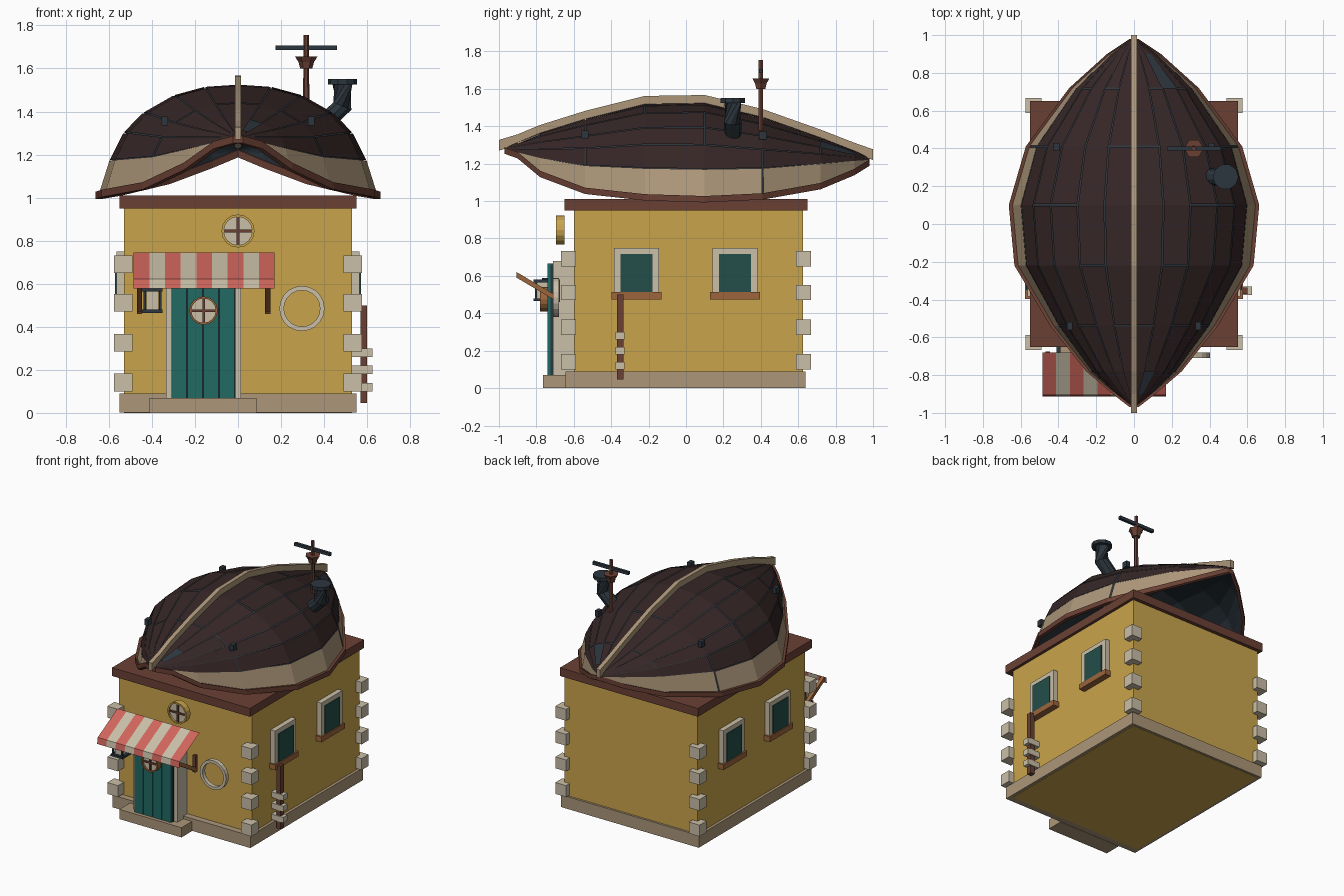
import bpy, math
from mathutils import Vector

if "Cube" in bpy.data.objects:
    bpy.data.objects.remove(bpy.data.objects["Cube"])


def material(name, rgb):
    lin = [((c / 255 + 0.055) / 1.055) ** 2.4 for c in rgb] + [1]
    m = bpy.data.materials.new(name)
    m.use_nodes = True
    m.diffuse_color = lin
    m.node_tree.nodes["Principled BSDF"].inputs["Base Color"].default_value = lin
    return m


YELLOW = material("ochre plaster", (202, 164, 76))
HULL = material("dark hull planks", (54, 38, 38))
BROWN = material("red brown wood", (106, 64, 52))
BEIGE = material("beige", (172, 150, 121))
STONE = material("pale stone", (202, 191, 168))
RED = material("awning red", (208, 102, 92))
TEAL = material("door teal", (33, 106, 100))
GLASS = material("dark green glass", (36, 78, 74))
NAVY = material("dark iron", (44, 54, 62))
WOOD = material("warm wood", (156, 102, 60))


def mesh(name, verts, faces, *mats):
    me = bpy.data.meshes.new(name)
    me.from_pydata([tuple(v) for v in verts], [], faces)
    for m in mats:
        me.materials.append(m)
    ob = bpy.data.objects.new(name, me)
    bpy.context.collection.objects.link(ob)
    return ob


def box(name, xs, ys, zs, mat):
    v = [(x, y, z) for x in xs for y in ys for z in zs]
    f = [(0, 1, 3, 2), (4, 6, 7, 5), (0, 4, 5, 1), (2, 3, 7, 6), (0, 2, 6, 4), (1, 5, 7, 3)]
    return mesh(name, v, f, mat)


def tube(name, path, radii, n, mat):
    """Closed tube along points, with rings square to the path."""
    pts = [Vector(p) for p in path]
    v, f = [], []
    for i, (p, r) in enumerate(zip(pts, radii)):
        d = pts[min(i + 1, len(pts) - 1)] - pts[max(i - 1, 0)]
        q = d.to_track_quat('Z', 'Y')
        v += [p + q @ Vector((r * math.cos(math.tau * k / n), r * math.sin(math.tau * k / n), 0)) for k in range(n)]
    for i in range(len(pts) - 1):
        for k in range(n):
            a, b = i * n + k, i * n + (k + 1) % n
            f.append((a, b, b + n, a + n))
    f += [tuple(reversed(range(n))), tuple(range(len(v) - n, len(v)))]
    return mesh(name, v, f, mat)


def ring(name, x, z, y0, y1, r0, r1, n, mat):
    """Flat ring facing the front."""
    v, f = [], []
    for k in range(n):
        c, s = math.cos(math.tau * k / n), math.sin(math.tau * k / n)
        v += [(x + r * c, y, z + r * s) for r, y in ((r0, y0), (r1, y0), (r1, y1), (r0, y1))]
        a, b = 4 * k, 4 * ((k + 1) % n)
        f += [(a + j, a + (j + 1) % 4, b + (j + 1) % 4, b + j) for j in range(4)]
    return mesh(name, v, f, mat)


def sweep(name, path, hw, z0, z1, mat):
    """Beam of box section along a path."""
    v, f = [], []
    for x, y, z in path:
        v += [(x - hw, y, z + z0), (x + hw, y, z + z0), (x + hw, y, z + z1), (x - hw, y, z + z1)]
    for i in range(len(path) - 1):
        f += [(4 * i + j, 4 * i + (j + 1) % 4, 4 * i + 4 + (j + 1) % 4, 4 * i + 4 + j) for j in range(4)]
    f += [(3, 2, 1, 0), tuple(range(len(v) - 4, len(v)))]
    return mesh(name, v, f, mat)


# House body
box("walls", (-.53, .53), (-.6, .625), (0, .96), YELLOW)
for s in (-1, 1):
    box("base_side", sorted((s * .525, s * .55)), (-.645, .64), (.002, .09), BEIGE)
box("base_front", (-.53, .53), (-.645, -.595), (.002, .09), BEIGE)
box("base_back", (-.53, .53), (.62, .64), (.002, .09), BEIGE)
box("door_step", (-.41, .085), (-.765, -.645), (0, .07), BEIGE)
box("roof_slab", (-.55, .55), (-.65, .65), (.95, 1.01), BROWN)
for sx in (-1, 1):
    for sy in (-1, 1):
        for z in (.1, .285, .47, .65):
            box("corner_stone", sorted((sx * .49, sx * .575)), sorted((sy * .587, sy * .667)), (z, z + .082), STONE)

# Side windows
for s in (-1, 1):
    for y in (-.265, .262):
        for a, b in ((-.12, -.085), (.085, .12)):
            box("window_jamb", sorted((s * .52, s * .565)), (y + a, y + b), (.5, .75), STONE)
        box("window_head", sorted((s * .52, s * .565)), (y - .085, y + .085), (.717, .75), STONE)
        box("window_glass", sorted((s * .52, s * .571)), (y - .085, y + .085), (.515, .717), GLASS)
        box("window_sill", sorted((s * .52, s * .576)), (y - .133, y + .133), (.475, .513), WOOD)

# Mooring post by the wall
box("mooring_post", (.568, .6), (-.37, -.335), (.045, .5), BROWN)
for z in (.1, .18, .26):
    box("post_bracket", (.53, .625), (-.377, -.33), (z, z + .04), STONE)

# Door
for x in (-.335, -.015):
    box("door_jamb", (x, x + .03), (-.71, -.6), (.07, .68), STONE)
box("door_head", (-.305, -.015), (-.71, -.6), (.65, .68), STONE)
box("door_backing", (-.31, -.012), (-.725, -.6), (.07, .66), NAVY)
for k in range(4):
    x = -.309 + k * .0742
    box("door_plank", (x, x + .0702), (-.74, -.71), (.07, .667), TEAL)


def porthole(x, z, y0, y1, r, rim):
    ring("porthole_rim", x, z, y0, y1, r * .86, r, 16, rim)
    tube("porthole_pane", [(x, y1, z), (x, y0 + .012, z)], [r * .88] * 2, 16, STONE)
    box("porthole_bar", (x - r * .87, x + r * .87), (y0 + .004, y0 + .014), (z - .006, z + .006), BROWN)
    box("porthole_bar", (x - .006, x + .006), (y0 + .003, y0 + .014), (z - r * .87, z + r * .87), BROWN)


porthole(-.16, .475, -.78, -.738, .066, WOOD)
porthole(0, .845, -.695, -.65, .077, YELLOW)
ring("life_ring", .297, .485, -.71, -.68, .084, .105, 20, STONE)

# Striped awning with valance
xs = [-.485 + .655 * k / 9 for k in range(10)]
v = [(x, y, z) for x in xs for y, z in ((-.68, .745), (-.905, .622), (-.912, .578))]
f = [(3 * k + j, 3 * k + j + 1, 3 * k + j + 4, 3 * k + j + 3) for k in range(9) for j in (0, 1)]
awning = mesh("awning", v, f, RED, STONE)
for p in awning.data.polygons:
    p.material_index = (p.index // 2) % 2
for x in (-.457, .138):
    sweep("awning_strut", [(x, -.905, .605), (x, -.685, .475)], .012, -.015, .015, WOOD)
    box("strut_foot", (x - .012, x + .012), (-.7, -.675), (.46, .58), BROWN)

# Lantern
box("lantern_bracket", (-.41, -.39), (-.77, -.6), (.575, .59), NAVY)
box("lantern_base", (-.445, -.35), (-.815, -.72), (.465, .48), NAVY)
box("lantern_cap", (-.445, -.35), (-.815, -.72), (.565, .58), NAVY)
box("lantern_light", (-.425, -.37), (-.795, -.74), (.48, .565), STONE)
for x in (-.44, -.367):
    for y in (-.808, -.74):
        box("lantern_post", (x, x + .012), (y, y + .012), (.48, .565), NAVY)

# Upturned boat: station positions, half widths, crown, strake line and gunwale heights
Y = [-.97, -.9, -.78, -.54, -.22, .1, .41, .72, .9, .98]
W = [.01, .1, .24, .43, .62, .65, .56, .33, .13, .01]
K = [1.285, 1.315, 1.365, 1.44, 1.52, 1.525, 1.45, 1.34, 1.27, 1.235]
S = [1.27, 1.26, 1.23, 1.19, 1.175, 1.17, 1.175, 1.2, 1.215, 1.22]
G = [1.265, 1.24, 1.14, 1.05, 1.015, 1.005, 1.02, 1.075, 1.15, 1.2]
FX = [0, .24, .46, .68, .82, .92, 1]
FZ = [0, .03, .14, .37, .63, 1]


def hull_point(i, j, s, inset=0):
    z = K[i] + (S[i] - K[i]) * FZ[j] if j < 6 else G[i]
    return Vector((s * W[i] * FX[j] * (1 - inset), Y[i], z - inset * .6))


JOINTS = [(3, 6), (4, 7), (3, 5), (5, 7), (3, 6), (6,)]
for s in (-1, 1):
    side = "left" if s > 0 else "right"
    v, f = [], []
    for j in range(6):
        gap = .025 if j < 5 else 0
        for i in range(len(Y) - 1):
            if s > 0 and (i, j) in ((1, 1), (7, 2)):
                continue    # missing planks
            t0 = .015 if i in JOINTS[j] else 0
            t1 = .985 if i + 1 in JOINTS[j] else 1
            a, b = hull_point(i, j, s), hull_point(i + 1, j, s)
            c, d = hull_point(i + 1, j + 1, s), hull_point(i, j + 1, s)
            a, b, c, d = a.lerp(d, gap), b.lerp(c, gap), c.lerp(b, gap), d.lerp(a, gap)
            n = len(v)
            v += [a.lerp(b, t0), a.lerp(b, t1), d.lerp(c, t1), d.lerp(c, t0)]
            f.append((n, n + 1, n + 2, n + 3) if s < 0 else (n + 3, n + 2, n + 1, n))
            f[-1] = tuple(reversed(f[-1]))
    planks = mesh("hull_planks_" + side, v, f, HULL, BEIGE)
    for p in planks.data.polygons[-(len(Y) - 1):]:
        p.material_index = 1
    # Inner shell, seen through the seams and from below
    v = [hull_point(i, j, s, .014) for i in range(len(Y)) for j in range(7)]
    f = [(7 * i + j, 7 * i + 7 + j, 7 * i + 8 + j, 7 * i + 1 + j) for i in range(len(Y) - 1) for j in range(6)]
    mesh("hull_lining_" + side, v, f, NAVY)
    sweep("gunwale_" + side, [(s * w, y, g) for w, y, g in zip(W, Y, G)], .013, -.012, .022, BROWN)
    # Small iron cleats
    for x, y, z in ((.34, -.54, 1.365), (.41, .41, 1.36)):
        box("cleat", (s * x - .015, s * x + .015), (y - .02, y + .02), (z - .03, z + .012), NAVY)

keel = [(0, y, k) for y, k in zip(Y, K)]
keel[0], keel[-1] = (0, -1, 1.285), (0, 1, 1.235)
sweep("keel", keel, .015, -.015, .042, BEIGE)

# Stove pipe
tube("stove_pipe", [(.37, .25, 1.31), (.415, .25, 1.36), (.485, .25, 1.425), (.485, .25, 1.53)],
     [.045, .045, .047, .047], 10, NAVY)
tube("stove_pipe_cap", [(.485, .25, 1.525), (.485, .25, 1.55)], [.068, .068], 10, NAVY)

# Mast with lookout basket and crossbar
tube("mast", [(.317, .4, 1.3), (.317, .4, 1.755)], [.015, .013], 6, BROWN)
tube("lookout_basket", [(.317, .4, 1.6), (.317, .4, 1.63), (.317, .4, 1.655)], [.028, .036, .052], 6, BROWN)
box("mast_crossbar", (.175, .46), (.39, .41), (1.685, 1.707), NAVY)
